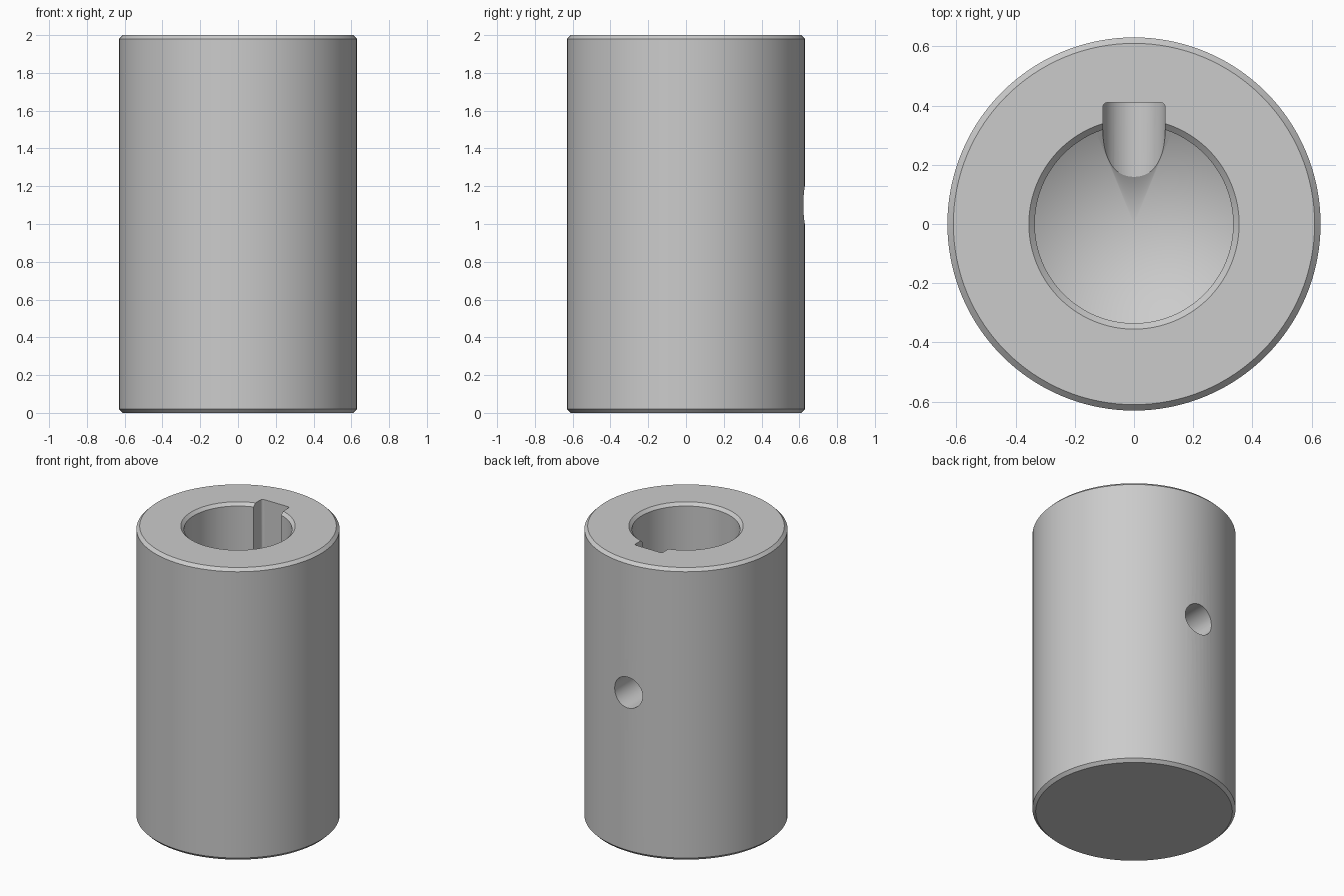
import bpy, bmesh, math
from mathutils import Matrix

cube = bpy.data.objects.get("Cube")
if cube:
    bpy.data.objects.remove(cube)

R, BORE, CHAMFER = 0.63, 0.335, 0.02
HOLE_R, HOLE_Z = 0.1055, 1.10
KEY_HALF, KEY_Y = 0.105, 0.41

steel = bpy.data.materials.new("grey_steel")
steel.use_nodes = True
grey = (0.6, 0.6, 0.6, 1)
steel.diffuse_color = grey
steel.node_tree.nodes["Principled BSDF"].inputs["Base Color"].default_value = grey


def make_object(name, bm):
    bmesh.ops.recalc_face_normals(bm, faces=bm.faces)
    mesh = bpy.data.meshes.new(name)
    bm.to_mesh(mesh)
    bm.free()
    mesh.materials.append(steel)
    obj = bpy.data.objects.new(name, mesh)
    bpy.context.collection.objects.link(obj)
    return obj


def cut(target, cutter):
    """Subtract the cutter for good, then remove it."""
    mod = target.modifiers.new("cut", 'BOOLEAN')
    mod.operation, mod.solver, mod.object = 'DIFFERENCE', 'EXACT', cutter
    bpy.context.view_layer.objects.active = target
    bpy.ops.object.modifier_apply(modifier=mod.name)
    bpy.data.objects.remove(cutter)


# Sleeve: chamfered cylinder with a drilled blind bore, turned from one profile
profile = [(0, 0), (R - CHAMFER, 0), (R, CHAMFER), (R, 2 - CHAMFER),
           (R - CHAMFER, 2), (BORE + CHAMFER, 2), (BORE, 2 - CHAMFER),
           (BORE, HOLE_Z), (0, HOLE_Z - 0.6 * BORE)]
bm = bmesh.new()
verts = [bm.verts.new((x, 0, z)) for x, z in profile]
edges = [bm.edges.new(pair) for pair in zip(verts, verts[1:])]
bmesh.ops.spin(bm, geom=verts + edges, cent=(0, 0, 0), axis=(0, 0, 1),
               angle=2 * math.pi, steps=128)
bmesh.ops.remove_doubles(bm, verts=bm.verts, dist=1e-5)
sleeve = make_object("sleeve", bm)

# Keyway: slot with small rounded corners along the back of the bore
fillet = 0.015
outline = [(KEY_HALF, 0.2)]
for i in range(5):
    a = i * math.pi / 8
    outline.append((KEY_HALF - fillet + fillet * math.cos(a),
                    KEY_Y - fillet + fillet * math.sin(a)))
outline += [(-x, y) for x, y in reversed(outline)]
bm = bmesh.new()
face = bm.faces.new([bm.verts.new((x, y, HOLE_Z)) for x, y in outline])
top = bmesh.ops.extrude_face_region(bm, geom=[face])["geom"]
bmesh.ops.translate(bm, vec=(0, 0, 1),
                    verts=[v for v in top if isinstance(v, bmesh.types.BMVert)])
cut(sleeve, make_object("keyway_cutter", bm))

# Set screw hole: radial bore from the back wall into the drill point
bm = bmesh.new()
bmesh.ops.create_cone(bm, cap_ends=True, segments=64, radius1=HOLE_R,
                      radius2=HOLE_R, depth=0.75,
                      matrix=Matrix.Translation((0, 0.425, HOLE_Z))
                      @ Matrix.Rotation(math.pi / 2, 4, 'X'))
cut(sleeve, make_object("screw_hole_cutter", bm))

# Smooth walls with crisp edges
bpy.ops.object.select_all(action='DESELECT')
sleeve.select_set(True)
bpy.context.view_layer.objects.active = sleeve
bpy.ops.object.shade_smooth_by_angle(angle=math.radians(25))
